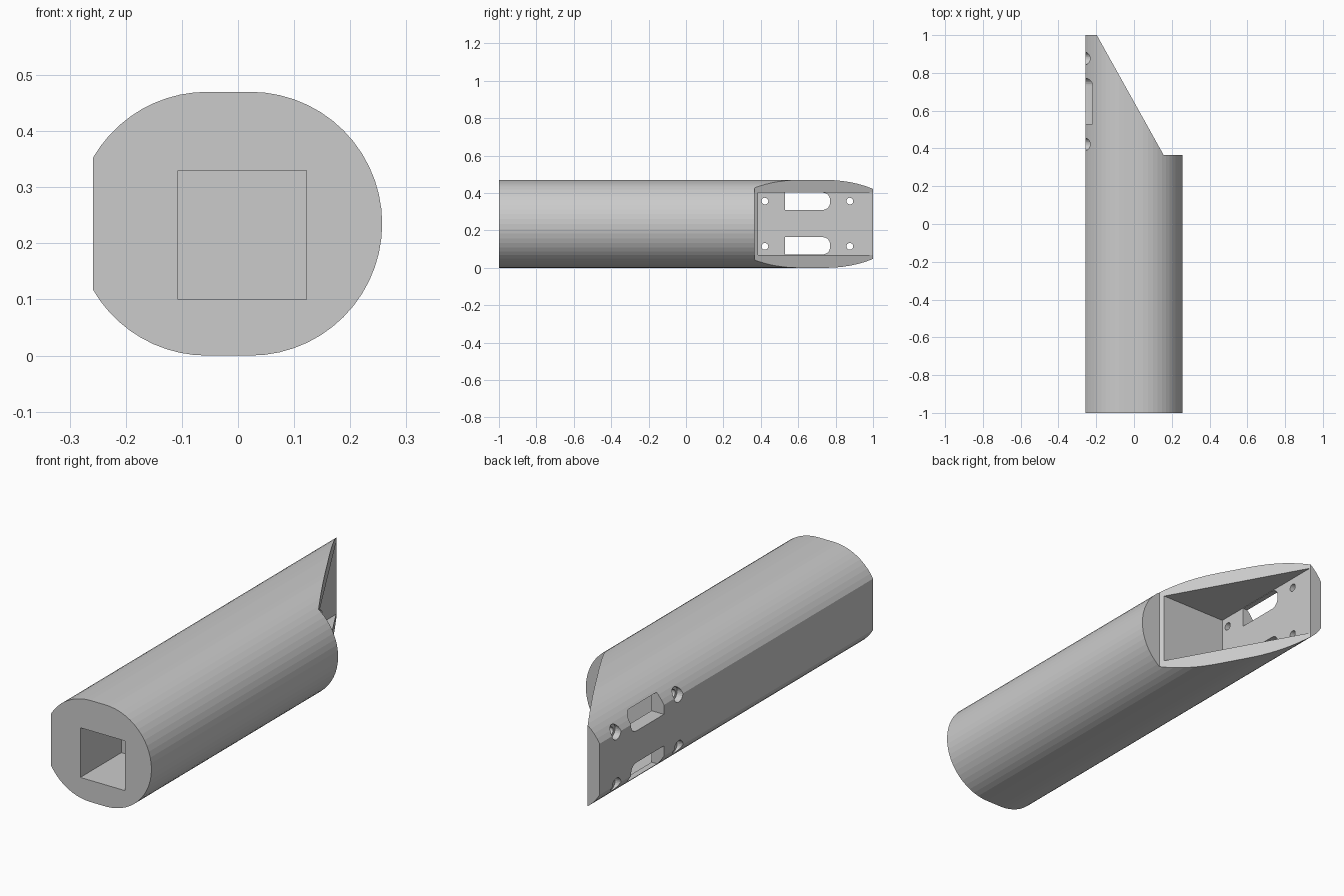
import bpy, bmesh, math

default = bpy.data.objects.get("Cube")
if default:
    bpy.data.objects.remove(default, do_unlink=True)

grey = bpy.data.materials.new("plain grey")
grey.use_nodes = True
colour = (0.6, 0.6, 0.6, 1)
grey.diffuse_color = colour
grey.node_tree.nodes["Principled BSDF"].inputs["Base Color"].default_value = colour

# How a flat profile (u, v) at distance w maps to space, by extrusion axis
MAPS = {
    "x": lambda u, v, w: (w, u, v),
    "y": lambda u, v, w: (u, w, v),
    "z": lambda u, v, w: (u, v, w),
}


def prism(name, profile, axis, low, high):
    """Extrude a closed profile along an axis."""
    bm = bmesh.new()
    rings = [[bm.verts.new(MAPS[axis](u, v, w)) for u, v in profile] for w in (low, high)]
    bm.faces.new(rings[0])
    bm.faces.new(rings[1])
    n = len(profile)
    for i in range(n):
        j = (i + 1) % n
        bm.faces.new((rings[0][i], rings[0][j], rings[1][j], rings[1][i]))
    bmesh.ops.recalc_face_normals(bm, faces=bm.faces)
    mesh = bpy.data.meshes.new(name)
    bm.to_mesh(mesh)
    bm.free()
    mesh.materials.append(grey)
    obj = bpy.data.objects.new(name, mesh)
    bpy.context.collection.objects.link(obj)
    return obj


def arc(cu, cv, r, start, end, steps):
    angles = [math.radians(start + (end - start) * i / steps) for i in range(steps + 1)]
    return [(cu + r * math.cos(a), cv + r * math.sin(a)) for a in angles]


def rect(u0, u1, v0, v1):
    return [(u0, v0), (u1, v0), (u1, v1), (u0, v1)]


# Body: two round sides joined by short flats, with one side cut flat
R, MID, FLAT = 0.235, 0.235, -0.258
LEFT_C, RIGHT_C = -0.055, 0.022
limit = math.degrees(math.acos((FLAT - LEFT_C) / R))
section = arc(RIGHT_C, MID, R, -90, 90, 28)
section += arc(LEFT_C, MID, R, 90, limit, 10)
section += arc(LEFT_C, MID, R, 360 - limit, 270, 10)
body = prism("tube_body", section, "y", -1, 1)

# Slanted end cut, the pocket behind it and the square front socket
cutters = [
    prism("slant_cutter", [(-0.197, 1), (0.157, 0.365), (0.5, 0.365), (0.5, 1.2), (-0.197, 1.2)],
          "z", -0.2, 0.7),
    prism("pocket_cutter", rect(0.385, 1.1, 0.069, 0.404), "x", -0.195, 0.4),
    prism("socket_cutter", rect(-0.107, 0.122, 0.1, 0.33), "y", -1.2, -0.7),
]

# Slots rounded at the back end, and stepped screw holes, through the flat wall
for side, low in (("lower", 0.072), ("upper", 0.31)):
    high, r, back = low + 0.092, 0.038, 0.77
    slot = [(0.53, high), (0.53, low)]
    slot += arc(back - r, low + r, r, -90, 0, 6)
    slot += arc(back - r, high - r, r, 0, 90, 6)
    cutters.append(prism(side + "_slot_cutter", slot, "x", -0.4, -0.15))
for y in (0.422, 0.876):
    for z in (0.115, 0.357):
        for r, depth in ((0.032, -0.228), (0.018, -0.15)):
            circle = arc(y, z, r, 0, 345, 23)
            cutters.append(prism("hole_cutter", circle, "x", -0.4, depth))

for cutter in cutters:
    cutter.hide_render = True
    cut = body.modifiers.new(cutter.name, "BOOLEAN")
    cut.operation = "DIFFERENCE"
    cut.solver = "EXACT"
    cut.object = cutter

# Bake the cuts and discard the cutters
bpy.context.view_layer.update()
graph = bpy.context.evaluated_depsgraph_get()
baked = bpy.data.meshes.new_from_object(body.evaluated_get(graph))
body.modifiers.clear()
body.data = baked
for cutter in cutters:
    bpy.data.objects.remove(cutter, do_unlink=True)
